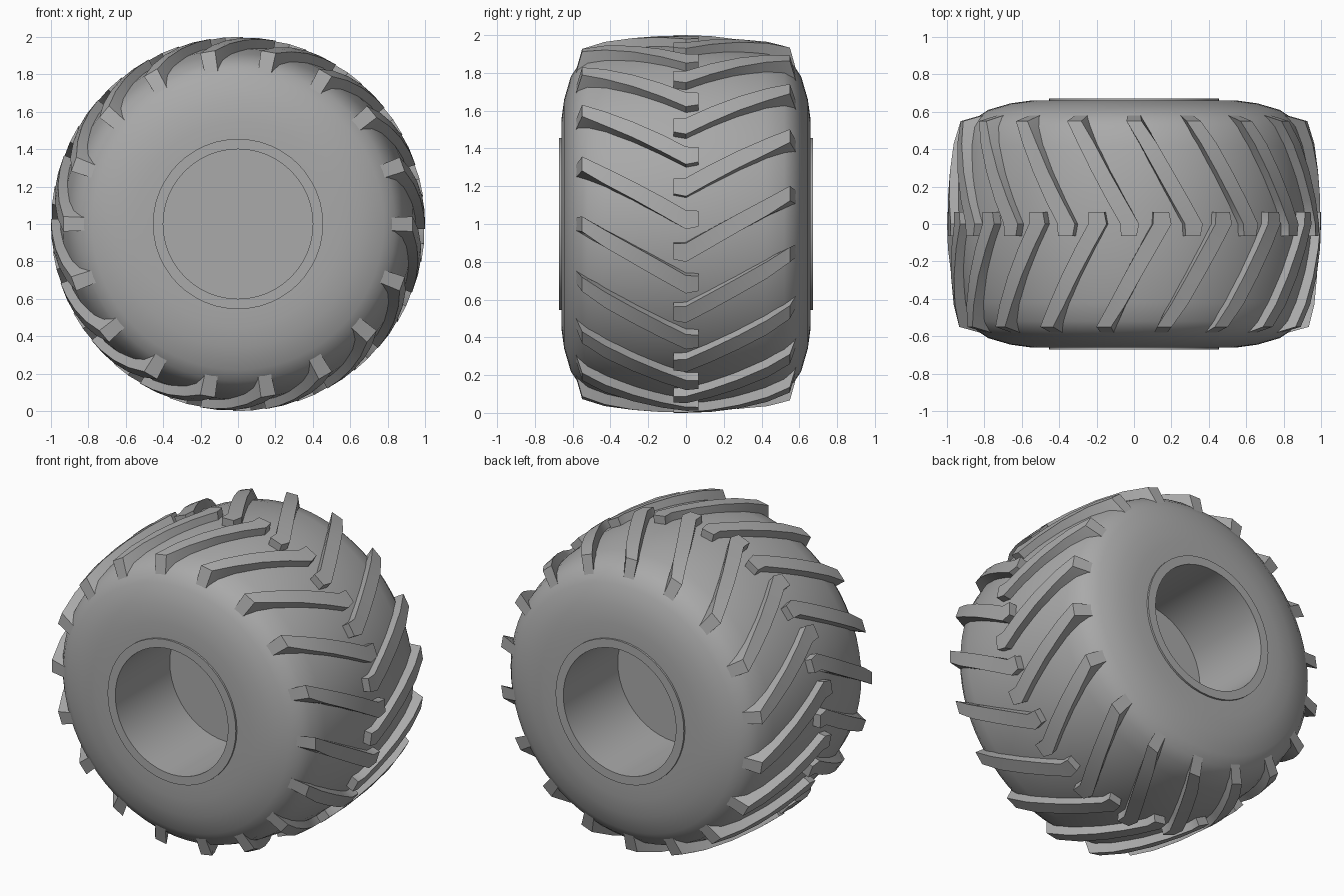
import bpy, bmesh, math
from mathutils import Vector, Matrix

old = bpy.data.objects.get("Cube")
if old:
    bpy.data.objects.remove(old, do_unlink=True)

rubber = bpy.data.materials.new("grey_rubber")
rubber.use_nodes = True
GREY = (0.4, 0.4, 0.4, 1)
rubber.diffuse_color = GREY
rubber.node_tree.nodes["Principled BSDF"].inputs["Base Color"].default_value = GREY

CENTRE = Vector((0, 0, 1))
LUGS = 18


def finish(bm, name, angle):
    bmesh.ops.remove_doubles(bm, verts=bm.verts, dist=1e-5)
    bmesh.ops.recalc_face_normals(bm, faces=bm.faces)
    mesh = bpy.data.meshes.new(name)
    bm.to_mesh(mesh)
    bm.free()
    mesh.materials.append(rubber)
    obj = bpy.data.objects.new(name, mesh)
    bpy.context.collection.objects.link(obj)
    obj.location = CENTRE
    bpy.ops.object.select_all(action="DESELECT")
    obj.select_set(True)
    bpy.context.view_layer.objects.active = obj
    bpy.ops.object.shade_smooth_by_angle(angle=math.radians(angle))
    return obj


def lathe(name, profile, steps, closed=False):
    """Spin (y, radius) points around the axle."""
    bm = bmesh.new()
    verts = [bm.verts.new((r, y, 0)) for y, r in profile]
    pairs = list(zip(verts, verts[1:])) + ([(verts[-1], verts[0])] if closed else [])
    edges = [bm.edges.new(p) for p in pairs]
    bmesh.ops.spin(bm, geom=verts + edges, cent=(0, 0, 0), axis=(0, 1, 0),
                   angle=math.tau, steps=steps, use_duplicate=False)
    return finish(bm, name, 35)


# Tyre carcass: tread crown, shoulders and side walls, down to the bore
half = [(0.66, 0.43), (0.66, 0.55), (0.645, 0.66), (0.61, 0.78), (0.57, 0.84),
        (0.52, 0.88), (0.42, 0.91), (0.25, 0.938), (0.1, 0.95)]
lathe("tyre_body", half + [(-y, r) for y, r in reversed(half)], 72)

# Bore wall and rim lip on each side, with the hub plate inside
for side, label in ((-1, "front"), (1, "back")):
    lip = [(0.65, 0.455), (0.672, 0.455), (0.672, 0.4), (0.12, 0.4)]
    lathe(label + "_rim", [(side * y, r) for y, r in lip], 48)
    lathe(label + "_hub_plate", [(side * 0.12, 0.4), (side * 0.12, 0)], 48)

# Tread lug stations: y, sweep in degrees, top radius, base radius, half width
stations = [(0.57, 0, 0.935, 0.82, 0.04), (0.43, 4.6, 0.965, 0.88, 0.046),
            (0.28, 9.5, 0.985, 0.91, 0.048), (0.13, 14.4, 0.996, 0.92, 0.05),
            (0.0, 18.7, 1.0, 0.92, 0.05), (-0.065, 18.4, 1.0, 0.92, 0.042)]


def lug_ring(name, side, offset):
    bm = bmesh.new()
    for k in range(LUGS):
        start = offset + k * 360 / LUGS
        rings = []
        for i, (y, sweep, top, base, w) in enumerate(stations):
            a = math.radians(start - sweep)
            ring = []
            for r, s in ((top, -1), (top, 1), (base, 1), (base, -1)):
                t = a + s * w / top
                # outer end face leans outward toward the side wall
                yy = y + (0.012 if r == base else -0.02) * (i == 0)
                ring.append(bm.verts.new((r * math.cos(t), side * yy, r * math.sin(t))))
            rings.append(ring)
        for p, q in zip(rings, rings[1:]):
            for j in range(4):
                n = (j + 1) % 4
                bm.faces.new((p[j], p[n], q[n], q[j]))
        bm.faces.new(rings[0])
        bm.faces.new(rings[-1])
    return finish(bm, name, 30)


lug_ring("front_tread_lugs", -1, 0)
lug_ring("back_tread_lugs", 1, 10)
